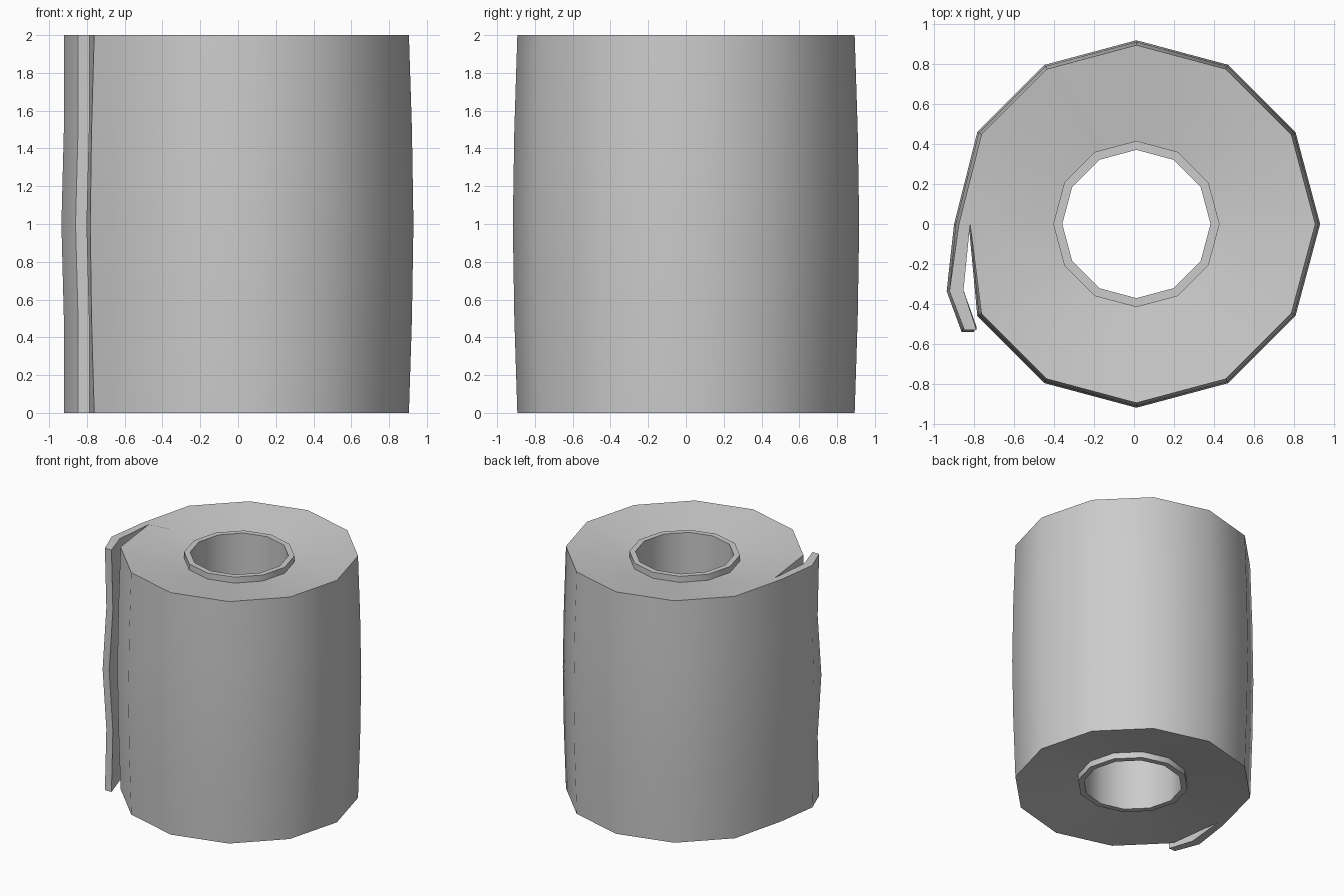
import bpy, bmesh, math

if "Cube" in bpy.data.objects:
    bpy.data.objects.remove(bpy.data.objects["Cube"])

CX = 0.012   # roll axis is slightly off centre because of the loose sheet
N = 12


def material(name, c):
    m = bpy.data.materials.new(name)
    m.diffuse_color = (c, c, c, 1)
    m.use_nodes = True
    m.node_tree.nodes["Principled BSDF"].inputs["Base Color"].default_value = m.diffuse_color
    return m


def finish(bm, name, mat):
    bmesh.ops.recalc_face_normals(bm, faces=bm.faces)
    me = bpy.data.meshes.new(name)
    bm.to_mesh(me)
    bm.free()
    ob = bpy.data.objects.new(name, me)
    bpy.context.collection.objects.link(ob)
    me.materials.append(mat)
    bpy.ops.object.select_all(action='DESELECT')
    ob.select_set(True)
    bpy.context.view_layer.objects.active = ob
    bpy.ops.object.shade_smooth_by_angle(angle=math.radians(35))
    return ob


def polar(r, i):
    a = 2 * math.pi * i / N
    return (CX + r * math.cos(a), r * math.sin(a))


def ring(bm, pts, z):
    return [bm.verts.new((x, y, z)) for x, y in pts]


def bridge(bm, a, b):
    n = len(a)
    for i in range(n):
        j = (i + 1) % n
        bm.faces.new((a[i], a[j], b[j], b[i]))


grey = material("paper_grey", 0.6)

# paper: twelve-sided bulging roll with a loose sheet end on the left
# (height, roll radius, sheet sideways shift, sheet tip shift)
levels = [(0.0, 0.893, 0.014, 0.01), (0.5, 0.909, 0.013, 0.03),
          (1.0, 0.917, 0.0, 0.0),
          (1.5, 0.909, 0.013, 0.03), (2.0, 0.893, 0.014, 0.01)]


def outline(r, dx, dy):
    pts = [polar(r, i) for i in range(6)]
    pts += [(CX - r + 0.007, 0.0),
            (-0.935 + dx, -0.335), (-0.86 + dx, -0.54 + dy),
            (-0.80 + dx, -0.54 + dy), (-0.865 + dx, -0.33),
            (-0.825 + dx * 0.5, 0.0)]
    return pts + [polar(r, i) for i in range(7, N)]


bm = bmesh.new()
rings = [ring(bm, outline(r, dx, dy), z) for z, r, dx, dy in levels]
for a, b in zip(rings, rings[1:]):
    bridge(bm, a, b)

# dished end faces and the ends of the loose sheet
for o, z in ((rings[0], 0.07), (rings[-1], 1.93)):
    inner = ring(bm, [polar(0.413, i) for i in range(N)], z)
    for i in range(5):
        bm.faces.new((o[i], o[i + 1], inner[i + 1], inner[i]))
    bm.faces.new((o[5], o[6], o[11], inner[6], inner[5]))
    for i in range(6, N):
        bm.faces.new((o[i + 5], o[(i + 6) % 17], inner[(i + 1) % N], inner[i]))
    bm.faces.new((o[6], o[7], o[10], o[11]))
    bm.faces.new((o[7], o[8], o[9], o[10]))
finish(bm, "paper_roll", grey)

# core: hollow tube standing slightly out of the dished ends
bm = bmesh.new()
loops = [ring(bm, [polar(r, i) for i in range(N)], z)
         for r, z in ((0.415, 0.02), (0.415, 1.98), (0.37, 1.98), (0.37, 0.02))]
for k in range(4):
    bridge(bm, loops[k], loops[(k + 1) % 4])
finish(bm, "core_tube", grey)
